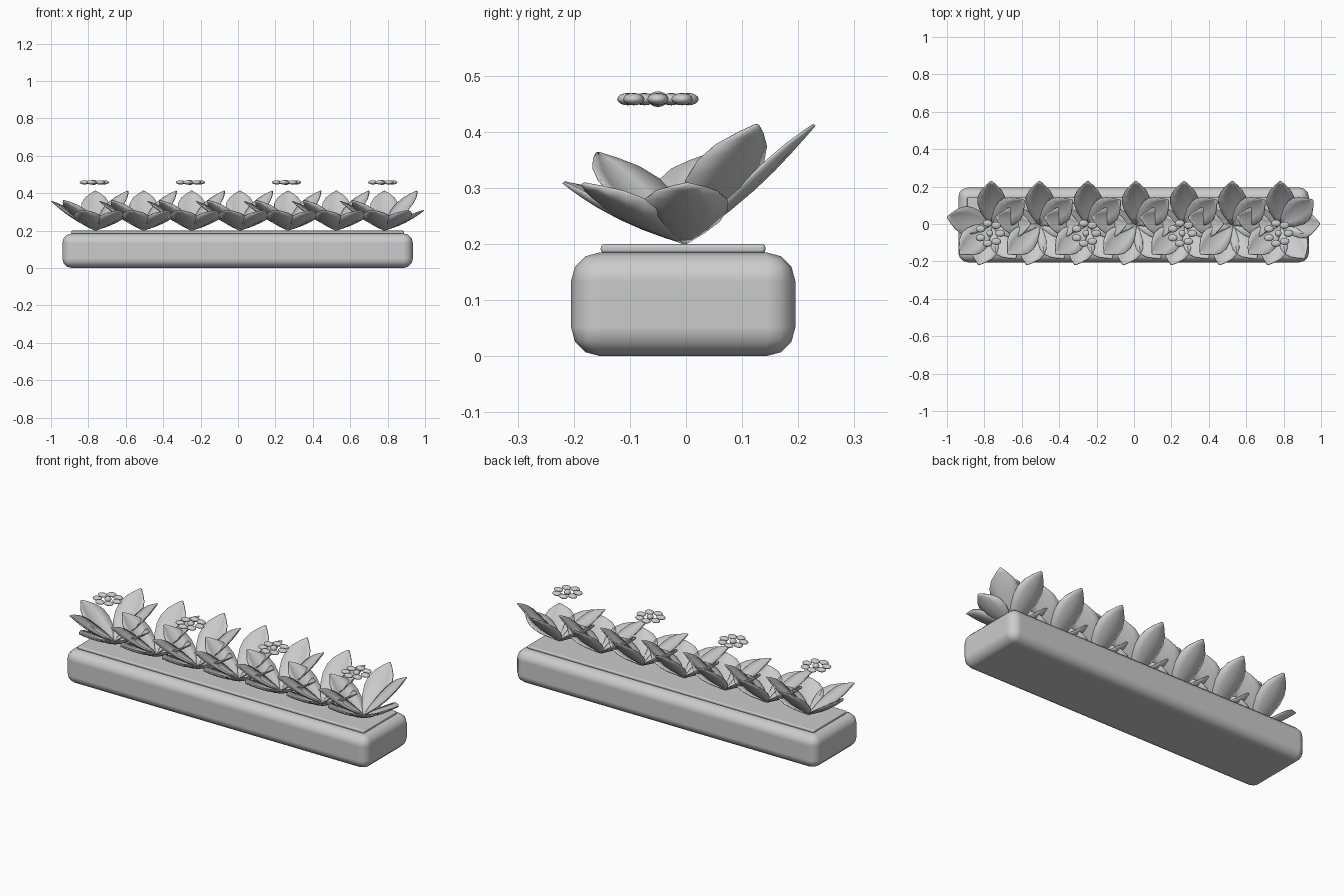
import bpy, bmesh
from math import radians, sin, cos, pi, hypot, atan2
from mathutils import Matrix, Vector

if "Cube" in bpy.data.objects:
    bpy.data.objects.remove(bpy.data.objects["Cube"])

grey = bpy.data.materials.new("light grey")
grey.use_nodes = True
grey.diffuse_color = (0.6, 0.6, 0.6, 1)
grey.node_tree.nodes["Principled BSDF"].inputs["Base Color"].default_value = (0.6, 0.6, 0.6, 1)


def add_object(name, mesh, location=(0, 0, 0)):
    obj = bpy.data.objects.new(name, mesh)
    obj.location = location
    bpy.context.collection.objects.link(obj)
    return obj


def finish(name, bm):
    mesh = bpy.data.meshes.new(name)
    bm.normal_update()
    bm.to_mesh(mesh)
    bm.free()
    mesh.materials.append(grey)
    mesh.shade_smooth()
    return mesh


def rounded_box(name, size, location, bevel, segments):
    bm = bmesh.new()
    bmesh.ops.create_cube(bm, size=1, matrix=Matrix.Diagonal((*size, 1)))
    obj = add_object(name, finish(name, bm), location)
    mod = obj.modifiers.new("rounded edges", "BEVEL")
    mod.width, mod.segments = bevel, segments
    mod.harden_normals = True
    return obj


# Planter trough and the soil slab on top
rounded_box("planter", (1.875, 0.4, 0.185), (-0.002, -0.005, 0.0925), 0.052, 3)
rounded_box("soil", (1.78, 0.294, 0.017), (-0.002, -0.005, 0.1915), 0.007, 2)

# Leaf outline: distance along the leaf, half width
OUTLINE = [(0, 0.006), (0.15, 0.034), (0.32, 0.06), (0.5, 0.074),
           (0.66, 0.073), (0.8, 0.056), (0.92, 0.027), (1, 0.003)]


def add_leaf(bm, tip):
    """Cupped leaf blade from the plant root to the tip point."""
    tip = Vector(tip)
    side = Vector((-tip.y, tip.x, 0)).normalized()
    up = tip.cross(side).normalized()
    rows = []
    for t, half in OUTLINE:
        row = []
        for u in (-1, -0.5, 0, 0.5, 1):
            lift = 0.02 * (u * u) * half / 0.074 - 0.012 * sin(pi * t)
            row.append(bm.verts.new(tip * t + side * half * u + up * lift))
        rows.append(row)
    for a, b in zip(rows, rows[1:]):
        for i in range(4):
            bm.faces.new((a[i], b[i], b[i + 1], a[i + 1]))


# One plant: upright rear leaves, middle left leaves, low front and right leaves
LEAF_TIPS = [(0, 0.232, 0.21), (0.175, 0.13, 0.21),
             (-0.235, 0.04, 0.155), (-0.17, -0.155, 0.16),
             (-0.068, -0.215, 0.107), (0.13, -0.18, 0.105), (0.21, 0.005, 0.105)]
bm = bmesh.new()
for tip in LEAF_TIPS:
    add_leaf(bm, tip)
bmesh.ops.recalc_face_normals(bm, faces=bm.faces)
plant = finish("plant", bm)

for i in range(7):
    obj = add_object(f"plant_{i + 1}", plant, (0.01 + (i - 3) * 0.2575, -0.003, 0.202))
    mod = obj.modifiers.new("blade thickness", "SOLIDIFY")
    mod.thickness, mod.offset = 0.005, 0

# Blossom: flattened petals in a ring around a centre
bm = bmesh.new()
PETALS = 7


def add_blob(x, y, size):
    matrix = Matrix.Translation((x, y, 0)) @ Matrix.Diagonal((*size, 1))
    bmesh.ops.create_uvsphere(bm, u_segments=12, v_segments=8, radius=1, matrix=matrix)


for i in range(PETALS):
    a = 2 * pi * i / PETALS
    add_blob(0.055 * cos(a), 0.055 * sin(a), (0.026, 0.019, 0.011))
add_blob(0, 0, (0.018, 0.018, 0.014))
blossom = finish("blossom", bm)

for i in range(4):
    add_object(f"blossom_{i + 1}", blossom, ((i - 1.5) * 0.514, -0.05, 0.458))
